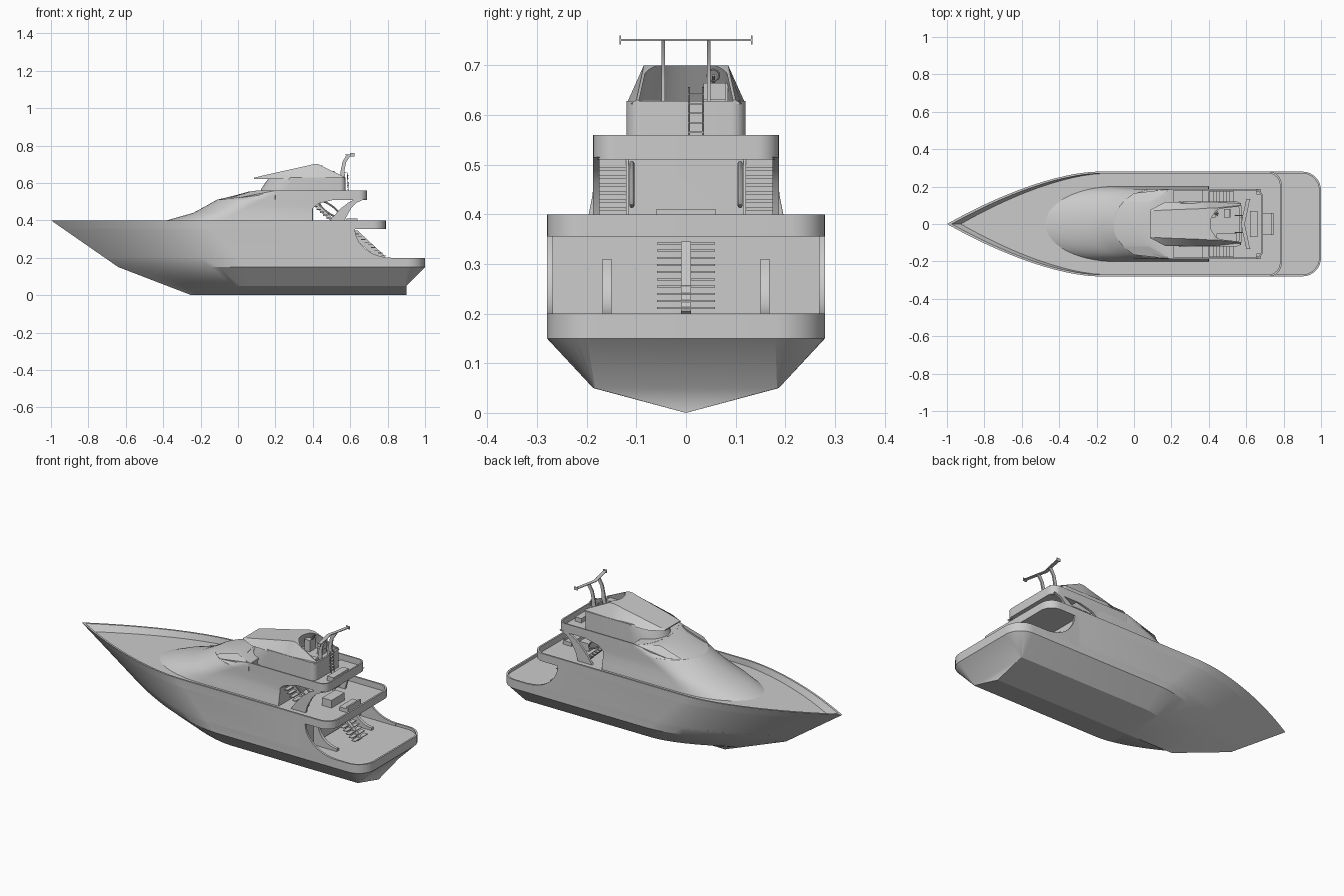
import bpy, bmesh, math
from mathutils import Vector


def finish(name, bm):
    bmesh.ops.remove_doubles(bm, verts=bm.verts, dist=0.0002)
    bmesh.ops.recalc_face_normals(bm, faces=bm.faces)
    me = bpy.data.meshes.new(name)
    bm.to_mesh(me)
    bm.free()
    ob = bpy.data.objects.new(name, me)
    bpy.context.collection.objects.link(ob)
    return ob


def loft(name, loops, cap0=True, cap1=True, ring=False):
    bm = bmesh.new()
    rows = [[bm.verts.new(p) for p in lp] for lp in loops]
    pairs = list(zip(rows, rows[1:])) + ([(rows[-1], rows[0])] if ring else [])
    for a, b in pairs:
        for i in range(len(a)):
            j = (i + 1) % len(a)
            bm.faces.new((a[i], a[j], b[j], b[i]))
    if cap0 and not ring:
        bm.faces.new(rows[0])
    if cap1 and not ring:
        bm.faces.new(rows[-1])
    return finish(name, bm)


def outline(z, xs, xf, w, xe, r, k=1.6, ellipse=False, n=20):
    """Plan loop: curved front from xs to xf, straight side, rounded stern at xe."""
    side = []
    for i in range(1, n + 1):
        u = (i / n) ** 1.5
        f = math.sqrt(1 - (1 - u) ** 2) if ellipse else 1 - (1 - u) ** k
        side.append((xs + (xf - xs) * u, w * f))
    for i in range(9):
        a = math.pi / 2 * i / 8
        side.append((xe - r + r * math.sin(a), w - r + r * math.cos(a)))
    return ([(xs, 0, z)] + [(x, y, z) for x, y in side]
            + [(x, -y, z) for x, y in reversed(side)])


def prism(name, poly, y0, y1):
    return loft(name, [[(x, y0, z) for x, z in poly], [(x, y1, z) for x, z in poly]])


def box(name, x0, x1, y0, y1, z0, z1):
    return prism(name, [(x0, z0), (x1, z0), (x1, z1), (x0, z1)], y0, y1)


def tube(name, pts, r, cyclic=False, sides=8):
    loops = []
    pts = [Vector(p) for p in pts]
    n = len(pts)
    for i, p in enumerate(pts):
        if cyclic:
            d = pts[(i + 1) % n] - pts[i - 1]
        else:
            d = pts[min(i + 1, n - 1)] - pts[max(i - 1, 0)]
        d.normalize()
        up = Vector((0, 1, 0)) if abs(d.y) < 0.9 else Vector((0, 0, 1))
        a = d.cross(up).normalized()
        b = d.cross(a)
        loops.append([p + r * (math.cos(t) * a + math.sin(t) * b)
                      for t in (2 * math.pi * q / sides for q in range(sides))])
    return loft(name, loops, ring=cyclic)


def hull(z, xe, r, inset=0.0):
    t = (z - 0.15) / 0.25
    return outline(z, -0.64 - 0.36 * t + 2.5 * inset, 0.05 - 0.25 * t, 0.28 - inset, xe, r)


# Lower hull with chines, swim platform and its low rim
loft("lower_hull", [
    outline(0, -0.25, 0.1, 0, 0.9, 0), outline(0.05, -0.38, 0.08, 0.187, 0.9, 0.004),
    hull(0.15, 1, 0.1), hull(0.2, 1, 0.1), hull(0.2, 0.99, 0.092, 0.009),
    hull(0.185, 0.99, 0.092, 0.009)], cap0=False)

# Topsides and the recessed main deck with bulwark
loft("upper_hull", [hull(0.19, 0.6, 0.003), hull(0.356, 0.6, 0.003)])
loft("main_deck", [
    hull(0.355, 0.79, 0.07), hull(0.4, 0.79, 0.07),
    hull(0.4, 0.78, 0.062, 0.01), hull(0.366, 0.78, 0.062, 0.01)])

# Curved hull wings and fins beside the swim platform
def sweep(x0, x1, z0, z1, n=10):
    return [(x1 - (x1 - x0) * math.cos(math.pi / 2 * i / n),
             z1 - (z1 - z0) * math.sin(math.pi / 2 * i / n)) for i in range(n + 1)]

for s in (1, -1):
    prism("hull_wing", [(0.59, 0.18), (0.59, 0.356)] + sweep(0.625, 0.82, 0.2, 0.356)
          + [(0.82, 0.18)], s * 0.268, s * 0.28)
    prism("stern_fin", [(0.59, 0.18), (0.59, 0.31)] + sweep(0.63, 0.75, 0.2, 0.31)
          + [(0.75, 0.18)], s * 0.15, s * 0.168)

# Central stern stairs on a spine
for i in range(10):
    x = 0.79 - 0.018 * i
    z = 0.213 + 0.0145 * i
    box("stern_step", x - 0.024, x, -0.058, 0.058, z - 0.004, z)
prism("stair_spine", [(0.6, 0.345), (0.64, 0.345), (0.79, 0.205), (0.76, 0.185), (0.6, 0.32)],
      -0.01, 0.01)
box("aft_bench", 0.69, 0.745, -0.06, 0.06, 0.36, 0.388)
box("aft_bench_back", 0.735, 0.745, -0.06, 0.06, 0.388, 0.4)
box("aft_table", 0.58, 0.64, -0.06, 0.06, 0.36, 0.41)

# Domed main cabin
def dome(z, xs, xf, w, xe):
    return outline(z, xs, xf, w, xe, 0.003, ellipse=True)

loft("cabin", [
    dome(0.36, -0.49, -0.1, 0.202, 0.4), dome(0.4, -0.38, -0.07, 0.196, 0.4),
    dome(0.44, -0.24, -0.01, 0.188, 0.4), dome(0.475, -0.175, 0.06, 0.187, 0.4),
    dome(0.512, -0.11, 0.13, 0.187, 0.4)])
loft("cabin_crown", [
    dome(0.51, -0.112, 0.127, 0.187, 0.2), dome(0.535, -0.01, 0.17, 0.187, 0.2),
    dome(0.553, 0.055, 0.2, 0.186, 0.21), dome(0.559, 0.1, 0.205, 0.183, 0.21)])

# Upper deck bulwark ring and floor around the stair wells
def ring(z, w, xe, r):
    return outline(z, 0.11, 0.21, w, xe, r, ellipse=True)

loft("upper_bulwark", [ring(0.51, 0.187, 0.69, 0.045), ring(0.56, 0.187, 0.69, 0.045),
                       ring(0.56, 0.179, 0.682, 0.037), ring(0.51, 0.179, 0.682, 0.037)],
     ring=True)
for x0, x1, w in ((0.19, 0.37, 0.181), (0.37, 0.53, 0.118), (0.53, 0.655, 0.181),
                  (0.655, 0.684, 0.16)):
    box("upper_floor", x0, x1, -w, w, 0.511, 0.525)
box("upper_bench", 0.62, 0.66, -0.07, 0.07, 0.525, 0.55)

for s in (1, -1):
    # Cabin side arch, curved strut and pointed side wing
    prism("cabin_side", [(0.38, 0.36), (0.4, 0.36), (0.387, 0.43), (0.4, 0.465), (0.43, 0.49),
                         (0.5, 0.507), (0.53, 0.515), (0.38, 0.515)], s * 0.174, s * 0.187)
    prism("deck_strut", [(0.465, 0.36), (0.5, 0.41), (0.545, 0.46), (0.59, 0.495), (0.63, 0.515),
                         (0.68, 0.515), (0.635, 0.495), (0.605, 0.465), (0.575, 0.41),
                         (0.56, 0.36)], s * 0.174, s * 0.187)
    loft("side_wing", [[(-0.06, s * 0.12, 0.515), (0.08, s * 0.12, 0.558), (0.08, s * 0.12, 0.53)],
                       [(0.0, s * 0.165, 0.52), (0.2, s * 0.187, 0.56), (0.2, s * 0.187, 0.545)]])
    # Side stairs with oval handrail
    for i in range(9):
        x = 0.53 - 0.0175 * i
        z = 0.382 + 0.016 * i
        box("side_step", x - 0.022, x, s * 0.12, s * 0.178, z - 0.006, z)
    prism("stair_stringer", [(0.53, 0.366), (0.54, 0.38), (0.39, 0.52), (0.37, 0.51)],
          s * 0.116, s * 0.121)
    tube("stair_handrail", [(0.49 + 0.05 * math.cos(a) - 0.025 * math.sin(a), s * 0.109,
                             0.46 + 0.038 * math.sin(a) - 0.02 * math.cos(a))
                            for a in (2 * math.pi * i / 20 for i in range(20))], 0.005, True)

# Flybridge base and sloped hood, with the cockpit cut out
base = loft("flybridge_base", [
    outline(0.524, 0.11, 0.26, 0.12, 0.575, 0.03, ellipse=True),
    outline(0.57, 0.125, 0.27, 0.12, 0.575, 0.03, ellipse=True),
    outline(0.628, 0.165, 0.3, 0.12, 0.575, 0.03, ellipse=True)])
hood = loft("flybridge_hood", [
    [(x, -b, 0.622 + dz), (x, -t, z), (x, t, z), (x, b, 0.622 + dz)]
    for x, b, t, z, dz in ((0.085, 0.075, 0.07, 0.628, 0), (0.17, 0.118, 0.075, 0.648, 0),
                           (0.36, 0.12, 0.082, 0.69, 0), (0.4, 0.12, 0.085, 0.7, 0),
                           (0.43, 0.12, 0.085, 0.7, 0), (0.573, 0.112, 0.1, 0.63, 0))])
cutter = loft("cockpit_cutter", [
    outline(0.6, 0.35, 0.43, 0.095, 0.565, 0.02, ellipse=True),
    outline(0.628, 0.36, 0.44, 0.095, 0.565, 0.02, ellipse=True),
    outline(0.6281, 0.36, 0.44, 0.095, 0.62, 0.02, ellipse=True),
    outline(0.74, 0.435, 0.5, 0.07, 0.62, 0.02, ellipse=True)])
cutter.hide_render = True
cutter.hide_viewport = True
for ob in (base, hood):
    m = ob.modifiers.new("cockpit", "BOOLEAN")
    m.operation = "DIFFERENCE"
    m.solver = "EXACT"
    m.object = cutter

# Helm console, steering wheel and seats
box("helm_console", 0.4, 0.435, 0.035, 0.085, 0.6, 0.665)
tube("steering_wheel", [(0.445 + 0.004 * math.sin(a), 0.055 + 0.012 * math.cos(a),
                         0.68 + 0.012 * math.sin(a))
                        for a in (2 * math.pi * i / 16 for i in range(16))], 0.002, True, 6)
tube("wheel_column", [(0.425, 0.055, 0.66), (0.445, 0.055, 0.68)], 0.003)
box("helm_seat", 0.48, 0.51, 0.035, 0.08, 0.6, 0.635)
box("helm_seat_back", 0.507, 0.515, 0.035, 0.08, 0.63, 0.665)
box("cockpit_bench", 0.44, 0.55, -0.09, -0.05, 0.6, 0.63)

# Flybridge ladder
for y in (0.006, 0.034):
    tube("ladder_rail", [(0.592, y, 0.525), (0.584, y, 0.655), (0.57, y, 0.655)], 0.0022, sides=6)
for i in range(6):
    z = 0.545 + 0.019 * i
    box("ladder_rung", 0.582, 0.594, 0.006, 0.034, z, z + 0.003)

# Mast legs and swept aerial bar with end tips
for s in (1, -1):
    prism("mast_leg", [(0.54, 0.61), (0.572, 0.61), (0.57, 0.67), (0.578, 0.71), (0.605, 0.75),
                       (0.58, 0.75), (0.56, 0.715), (0.55, 0.67)], s * 0.042, s * 0.049)
    loft("mast_bar", [[(0.572, 0, z), (0.592, 0, z), (0.605, s * 0.06, z), (0.62, s * 0.132, z),
                       (0.6, s * 0.132, z), (0.585, s * 0.06, z)] for z in (0.749, 0.753)])
    box("bar_tip", 0.598, 0.622, s * 0.131, s * 0.134, 0.742, 0.76)

# Smooth shading with sharp edges kept
for ob in bpy.data.objects:
    if ob.type == "MESH" and ob is not cutter:
        ob.select_set(True)
        bpy.context.view_layer.objects.active = ob
bpy.ops.object.shade_smooth_by_angle(angle=math.radians(28))
